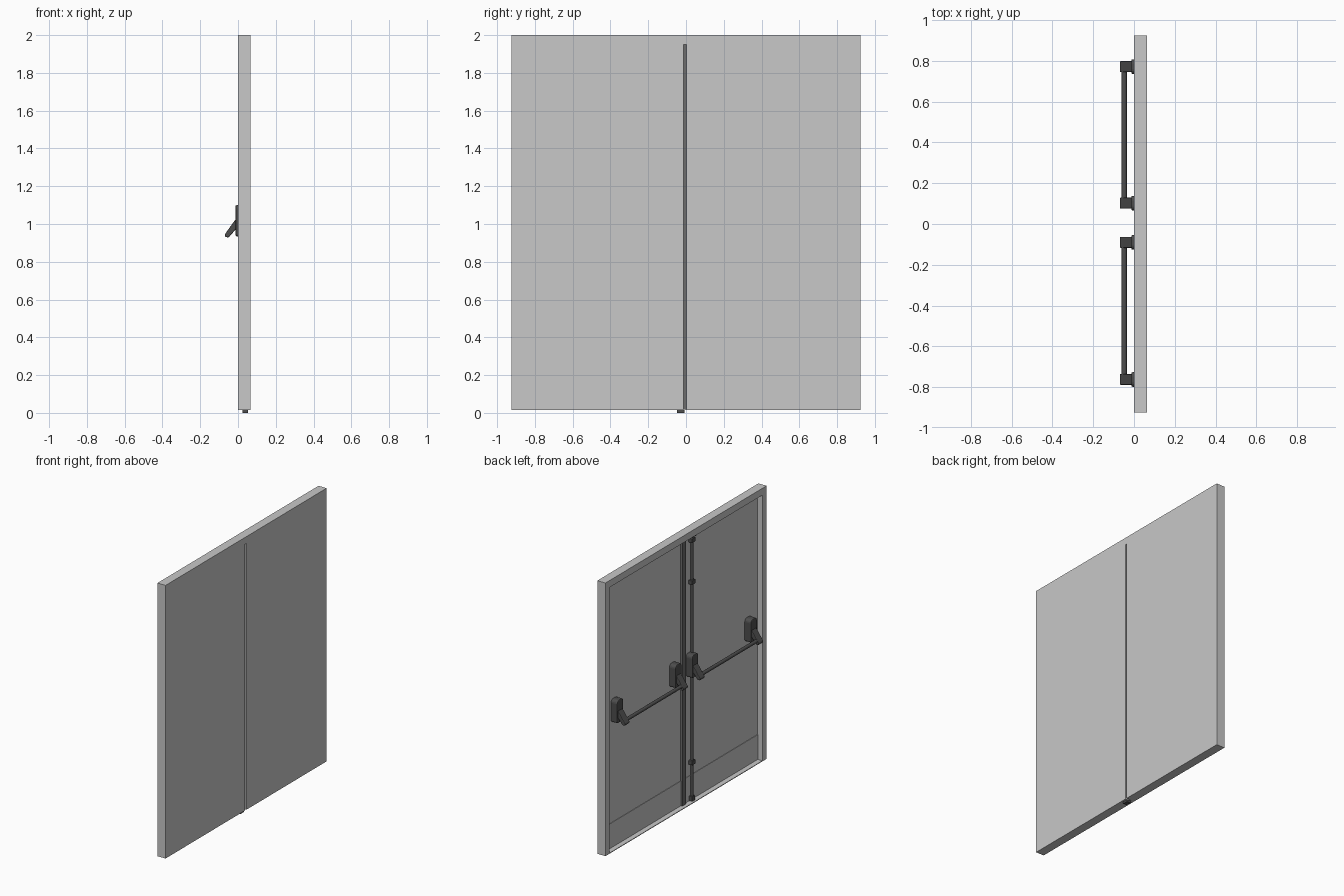
import bpy, bmesh, math
from mathutils import Vector

cube = bpy.data.objects.get("Cube")
if cube:
    bpy.data.objects.remove(cube, do_unlink=True)


def material(name, value):
    m = bpy.data.materials.new(name)
    m.use_nodes = True
    color = (value, value, value, 1)
    m.diffuse_color = color
    m.node_tree.nodes["Principled BSDF"].inputs["Base Color"].default_value = color
    return m


PANEL = material("light_grey_paint", 0.58)
STRIP = material("mid_grey_metal", 0.15)
HARDWARE = material("dark_grey_metal", 0.075)


def add_object(name, bm, mat, bevel=0):
    bmesh.ops.recalc_face_normals(bm, faces=bm.faces)
    mesh = bpy.data.meshes.new(name)
    bm.to_mesh(mesh)
    bm.free()
    mesh.materials.append(mat)
    obj = bpy.data.objects.new(name, mesh)
    bpy.context.collection.objects.link(obj)
    if bevel:
        mod = obj.modifiers.new("soft_edges", "BEVEL")
        mod.width = bevel
        mod.segments = 2
        mod.limit_method = "ANGLE"
    return obj


def prism(name, points, offset, mat, bevel=0):
    """Extrude a closed outline of 3D points along an offset."""
    bm = bmesh.new()
    face = bm.faces.new([bm.verts.new(p) for p in points])
    result = bmesh.ops.extrude_face_region(bm, geom=[face], use_keep_orig=True)
    verts = [v for v in result["geom"] if isinstance(v, bmesh.types.BMVert)]
    bmesh.ops.translate(bm, verts=verts, vec=Vector(offset))
    return add_object(name, bm, mat, bevel)


def box(name, x, y, z, mat, bevel=0):
    outline = [(x[0], y[0], z[0]), (x[0], y[1], z[0]), (x[0], y[1], z[1]), (x[0], y[0], z[1])]
    return prism(name, outline, (x[1] - x[0], 0, 0), mat, bevel)


def rod(name, center, length, radius, axis, mat):
    bpy.ops.mesh.primitive_cylinder_add(vertices=16, radius=radius, depth=length, location=center)
    obj = bpy.context.object
    if axis == "Y":
        obj.rotation_euler.x = math.pi / 2
    obj.name = name
    obj.data.materials.append(mat)
    bpy.ops.object.shade_smooth_by_angle()
    return obj


BASE, HEAD, FACE, BACK = 0.015, 1.95, 0.04, 0.065
OUT, IN = 0.925, 0.877

# Frame around both leaves, open at the floor
jambs = [(-OUT, BASE), (-OUT, 2), (OUT, 2), (OUT, BASE),
         (IN, BASE), (IN, HEAD), (-IN, HEAD), (-IN, BASE)]
prism("door_frame", [(0, y, z) for y, z in jambs], (BACK, 0, 0), PANEL)
box("sill", (0, FACE), (-IN, IN), (BASE, 0.02), PANEL)

# Door leaves with kick plates
for side, y in (("left", (0.003, IN)), ("right", (-IN, -0.012))):
    box(side + "_leaf", (FACE, BACK), y, (BASE, HEAD), PANEL)
    box(side + "_kick_plate", (FACE - 0.003, FACE), y, (0.02, 0.2), PANEL)

# Strip covering the joint, and the bolt below it
box("meeting_strip", (0.025, FACE), (-0.035, 0.004), (BASE, HEAD), STRIP)
box("floor_bolt", (0.024, 0.053), (-0.048, -0.009), (0, BASE), HARDWARE)

# Vertical latch rod with guides and end catches
ROD_Y = -0.105
rod("latch_rod", (0.024, ROD_Y, 0.975), 1.89, 0.01, "Z", HARDWARE)
for i, z in enumerate((0.3, 1.61)):
    box(f"rod_guide_{i}", (0.01, FACE), (ROD_Y - 0.02, ROD_Y + 0.02), (z - 0.015, z + 0.015), HARDWARE, 0.003)
box("rod_bottom_catch", (0.012, FACE), (ROD_Y - 0.016, ROD_Y + 0.016), (0.02, 0.055), HARDWARE, 0.003)
box("rod_top_catch", (0.01, FACE), (ROD_Y - 0.02, ROD_Y + 0.02), (1.9, 1.93), HARDWARE, 0.003)
box("top_strike", (0.012, FACE), (ROD_Y - 0.035, ROD_Y + 0.015), (1.937, HEAD), HARDWARE)


def housing_outline(y, half=0.036, low=0.935, high=1.1):
    """Upright case outline with rounded top and bottom corners."""
    points = []
    for start, sy, z, r in ((0, 1, high, 0.024), (90, -1, high, 0.024),
                            (180, -1, low, 0.012), (270, 1, low, 0.012)):
        cz = z - r if z == high else z + r
        for step in range(5):
            a = math.radians(start + step * 22.5)
            points.append((FACE, y + sy * (half - r) + r * math.cos(a), cz + r * math.sin(a)))
    return points


# Push bars: two cases, two swinging arms and a bar on each leaf
ARM = [(0, 1.03), (-0.013, 1.025), (-0.07, 0.945), (-0.068, 0.932), (-0.05, 0.928), (0, 0.985)]
for side, ends in (("left", (0.102, 0.772)), ("right", (-0.763, -0.09))):
    for i, y in enumerate(ends):
        prism(f"{side}_case_{i}", housing_outline(y), (-0.053, 0, 0), HARDWARE, 0.006)
        prism(f"{side}_arm_{i}", [(x, y - 0.027, z) for x, z in ARM], (0, 0.054, 0), HARDWARE, 0.005)
    rod(side + "_push_bar", (-0.048, sum(ends) / 2, 0.955), ends[1] - ends[0], 0.0125, "Y", HARDWARE)
